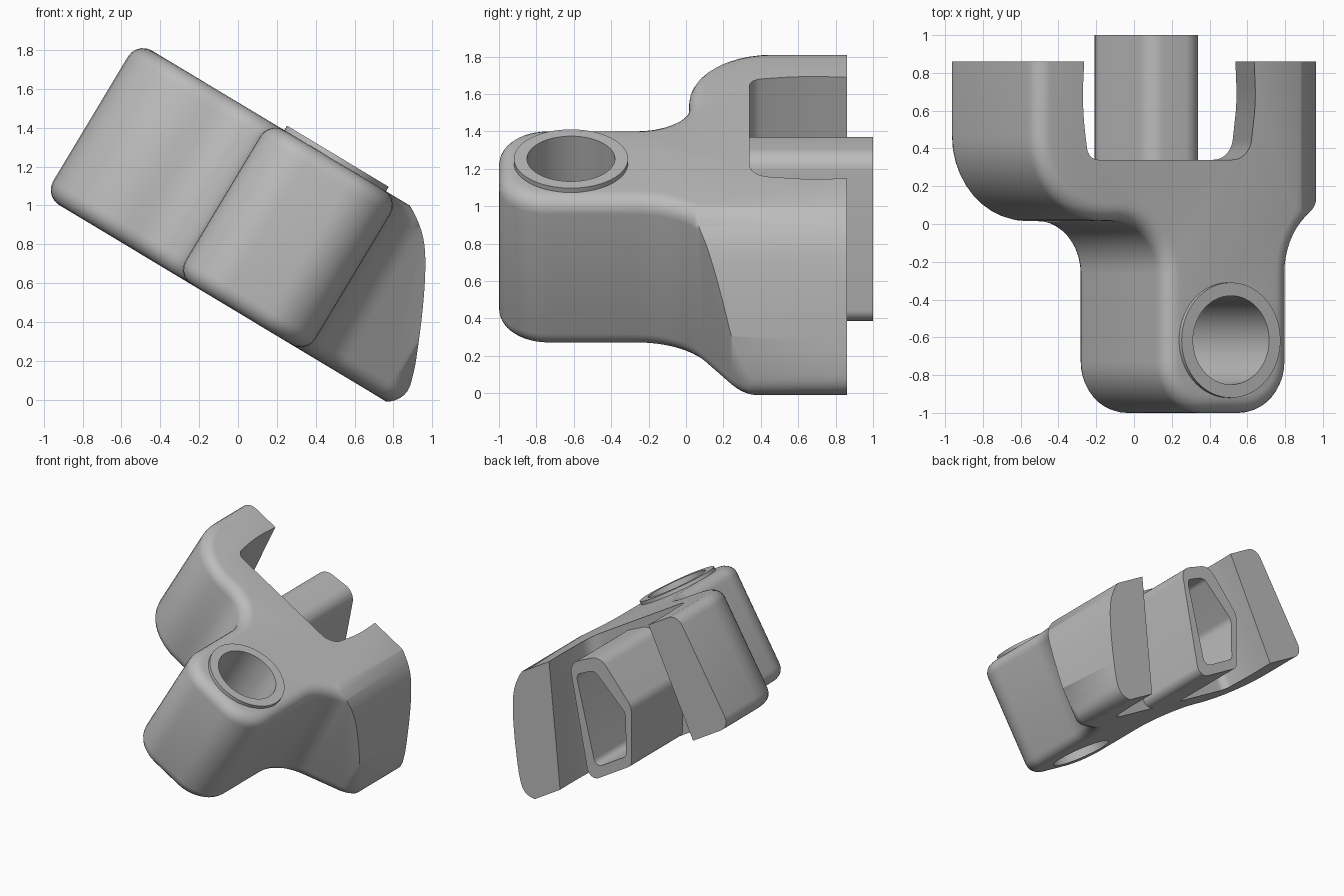
import bpy, bmesh, math
from mathutils import Matrix, Vector

if "Cube" in bpy.data.objects:
    bpy.data.objects.remove(bpy.data.objects["Cube"], do_unlink=True)

TILT = Matrix.Rotation(math.radians(31), 4, 'Y')
BOTTOM, TOP = 0.385, 1.312

grey = bpy.data.materials.new("plain grey")
grey.use_nodes = True
grey.diffuse_color = (0.5, 0.5, 0.5, 1)
grey.node_tree.nodes["Principled BSDF"].inputs["Base Color"].default_value = (0.5, 0.5, 0.5, 1)


def rounded(corners, steps=10):
    """Closed outline from (x, y, radius) corners."""
    out = []
    for i, (x, y, r) in enumerate(corners):
        p = Vector((x, y))
        if r == 0:
            out.append(p)
            continue
        a = (Vector(corners[i - 1][:2]) - p).normalized()
        b = (Vector(corners[(i + 1) % len(corners)][:2]) - p).normalized()
        half = a.angle(b) / 2
        centre = p + (a + b).normalized() * (r / math.sin(half))
        start = p + a * (r / math.tan(half)) - centre
        end = p + b * (r / math.tan(half)) - centre
        sweep = start.angle_signed(end)
        for k in range(steps + 1):
            out.append(centre + Matrix.Rotation(-sweep * k / steps, 2) @ start)
    return out


def chaikin(points, times=2):
    """Smooth an open run of points by corner cutting."""
    pts = [Vector(p) for p in points]
    for _ in range(times):
        new = [pts[0]]
        for a, b in zip(pts, pts[1:]):
            new += [a.lerp(b, 0.25), a.lerp(b, 0.75)]
        pts = new + [pts[-1]]
    return pts


def loft(name, first, second, low, high, along='w', bevel=0):
    """Solid between two matching outlines, along the thickness (w) or the depth (y)."""
    def place(p, h):
        return (p[0], p[1], h) if along == 'w' else (p[0], h, p[1])
    bm = bmesh.new()
    a = [bm.verts.new(place(p, low)) for p in first]
    b = [bm.verts.new(place(p, high)) for p in second]
    caps = [bm.faces.new(a), bm.faces.new(b)]
    n = len(a)
    for i in range(n):
        j = (i + 1) % n
        bm.faces.new((a[i], a[j], b[j], b[i]))
    bmesh.ops.recalc_face_normals(bm, faces=bm.faces)
    if bevel:
        rim = list({e for f in caps for e in f.edges})
        bmesh.ops.bevel(bm, geom=rim, offset=bevel, segments=5, profile=0.5,
                        affect='EDGES', clamp_overlap=False)
    bm.transform(TILT)
    mesh = bpy.data.meshes.new(name)
    bm.to_mesh(mesh)
    bm.free()
    mesh.materials.append(grey)
    obj = bpy.data.objects.new(name, mesh)
    bpy.context.collection.objects.link(obj)
    return obj


def cut(obj, cutter, operation='DIFFERENCE'):
    mod = obj.modifiers.new("cut", 'BOOLEAN')
    mod.operation, mod.object, mod.solver = operation, cutter, 'EXACT'
    cutter.hide_render = True
    bpy.context.view_layer.objects.active = obj
    bpy.ops.object.modifier_apply(modifier=mod.name)


def circle(r, n=64):
    return [(-0.205 + r * math.cos(math.tau * k / n), -0.615 + r * math.sin(math.tau * k / n))
            for k in range(n)]


def smooth(parts, degrees):
    bpy.ops.object.select_all(action='DESELECT')
    for part in parts:
        part.select_set(True)
    bpy.context.view_layer.objects.active = parts[0]
    bpy.ops.object.shade_smooth_by_angle(angle=math.radians(degrees))


# Body: rounded neck that spreads into two shoulders
plan = rounded([(-1.395, 1.1, 0), (-1.395, 0.015, 0.45), (-0.6, 0.015, 0.28), (-0.6, -1, 0.27),
                (0.18, -1, 0.27), (0.18, -0.03, 0.4), (0.74, 0.3, 0.25), (0.76, 1.1, 0)])
body = loft("body", plan, plan, BOTTOM, TOP, bevel=0.09)

# Curved outer side of the right shoulder and the flat back
side = chaikin([(0.6, 0.372), (0.67, 0.382), (0.735, 0.47), (0.7, 0.6), (0.65, 0.72), (0.58, 0.88),
                (0.49, 1.06), (0.4, 1.2), (0.29, 1.29), (0.18, 1.34), (0.1, 1.37)])
outline = [Vector((-2, 0.3)), Vector((0.5, 0.36))] + side + [Vector((-2, 1.5))]
trim = loft("trim_cutter", outline, outline, -1.5, 0.86, along='y')
cut(body, trim, 'INTERSECT')


# Slot between the two arms, with slanted walls that bow outward
def slot(left, right):
    return rounded([(left + 0.04, 1.3, 0), (left, 0.62, 1.5), (left + 0.04, 0.34, 0.07),
                    (right - 0.04, 0.34, 0.12), (right, 0.65, 1), (right - 0.03, 1.3, 0)])


pocket = loft("slot_cutter", slot(-1.015, 0.445), slot(-1.118, -0.078), 0.3, 1.4)
cut(body, pocket)

# Bore through the neck and its raised collar
bore = loft("bore_cutter", circle(0.235), circle(0.235), 0.2, 1.5)
collar = loft("collar", circle(0.305), circle(0.305), 1.27, 1.339)
cut(body, bore)
cut(collar, bore)

# Hollow tongue standing in the slot
shape = rounded([(-0.35, 1.27, 0.11), (-0.65, 1.235, 0.11), (-0.72, 0.8, 0.12),
                 (-0.475, BOTTOM, 0.07), (-0.03, BOTTOM, 0.07)])
hollow = rounded([(-0.36, 1.17, 0.05), (-0.54, 1.15, 0.06), (-0.64, 0.77, 0.08),
                  (-0.465, 0.465, 0.05), (-0.145, 0.465, 0.05)])
tongue = loft("tongue", shape, shape, 0.3, 1.0, along='y')
tongue_hole = loft("tongue_cutter", hollow, hollow, 0.36, 1.2, along='y')
cut(tongue, tongue_hole)

for cutter in (trim, pocket, bore, tongue_hole):
    bpy.data.objects.remove(cutter, do_unlink=True)

# Smooth shading: soft shoulder ridge, crisp cut edges
smooth([body], 55)
smooth([collar, tongue], 30)
